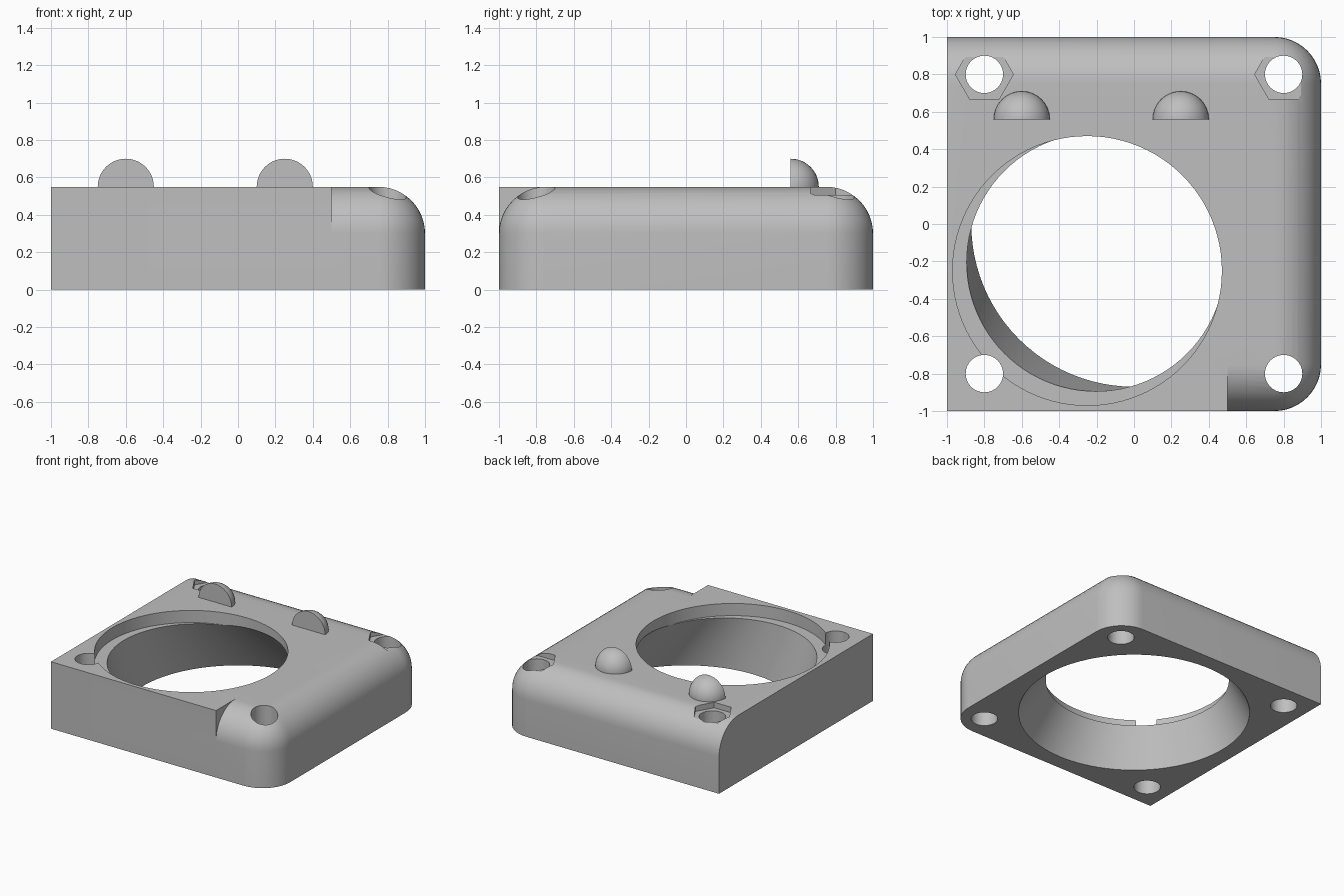
import bpy, bmesh
from math import sin, cos, pi, radians
from mathutils import Vector

cube = bpy.data.objects.get("Cube")
if cube:
    bpy.data.objects.remove(cube, do_unlink=True)

HEIGHT, FILLET = 0.55, 0.25

grey = bpy.data.materials.new("light grey plastic")
grey.use_nodes = True
colour = (0.52, 0.52, 0.52, 1)
grey.diffuse_color = colour
grey.node_tree.nodes["Principled BSDF"].inputs["Base Color"].default_value = colour


def add_object(name, bm):
    bmesh.ops.recalc_face_normals(bm, faces=bm.faces)
    mesh = bpy.data.meshes.new(name)
    bm.to_mesh(mesh)
    bm.free()
    mesh.materials.append(grey)
    obj = bpy.data.objects.new(name, mesh)
    bpy.context.collection.objects.link(obj)
    return obj


def loft(name, rings):
    """Skin a stack of point rings and cap both ends."""
    bm = bmesh.new()
    loops = [[bm.verts.new(p) for p in ring] for ring in rings]
    for low, high in zip(loops, loops[1:]):
        for i in range(len(low)):
            j = (i + 1) % len(low)
            bm.faces.new((low[i], low[j], high[j], high[i]))
    bm.faces.new(loops[0])
    bm.faces.new(loops[-1])
    bmesh.ops.remove_doubles(bm, verts=bm.verts, dist=1e-5)
    return add_object(name, bm)


def circle(x, y, z, r, n):
    return [Vector((x + r * cos(2 * pi * i / n), y + r * sin(2 * pi * i / n), z))
            for i in range(n)]


def box(name, low, high):
    return loft(name, [[(low[0], low[1], z), (high[0], low[1], z),
                        (high[0], high[1], z), (low[0], high[1], z)]
                       for z in (low[2], high[2])])


def outline(inset, z, steps=12):
    """Footprint with a square left side and two rounded right corners."""
    r, c, edge = FILLET - inset, 1 - FILLET, 1 - inset
    pts = [(-1, -edge, z)]
    for side, start in ((-1, -pi / 2), (1, 0)):
        for i in range(steps + 1):
            a = start + pi / 2 * i / steps
            pts.append((c + r * cos(a), side * c + r * sin(a), z))
    return pts + [(-1, edge, z)]


def combine(target, tool, operation):
    mod = target.modifiers.new(operation, "BOOLEAN")
    mod.operation, mod.object, mod.solver = operation, tool, "EXACT"
    bpy.context.view_layer.objects.active = target
    bpy.ops.object.modifier_apply(modifier=mod.name)
    bpy.data.objects.remove(tool, do_unlink=True)


def smooth(obj):
    bpy.ops.object.select_all(action="DESELECT")
    obj.select_set(True)
    bpy.context.view_layer.objects.active = obj
    bpy.ops.object.shade_smooth_by_angle(angle=radians(25))


# Main block with rounded top edges
rings = [outline(0, 0)]
for i in range(13):
    a = pi / 2 * i / 12
    rings.append(outline(FILLET * (1 - cos(a)), HEIGHT - FILLET + FILLET * sin(a)))
body = loft("duct_body", rings)

# Square front edge on the left part
combine(body, box("square_front", (-1, -1, 0), (0.5, -0.6, HEIGHT)), "UNION")

# Slanted air duct, widening towards the bottom
duct = []
for z in (-0.05, 0.5):
    t = z / HEIGHT
    duct.append(circle(-0.25 * t, -0.25 * t, z, 0.87 - 0.22 * t, 96))
combine(body, loft("duct_cutter", duct), "DIFFERENCE")

# Shallow round seat around the duct mouth
seat = loft("seat_cutter", [circle(-0.25, -0.25, z, 0.72, 96) for z in (0.45, 0.7)])
combine(body, seat, "DIFFERENCE")

# Corner screw holes, with hexagonal nut recesses at the rear
for x in (-0.8, 0.8):
    for y in (-0.8, 0.8):
        hole = loft("hole_cutter", [circle(x, y, z, 0.1, 32) for z in (-0.1, 0.8)])
        combine(body, hole, "DIFFERENCE")
    nut = loft("nut_cutter", [circle(x, 0.8, z, 0.155, 6) for z in (0.505, 0.8)])
    combine(body, nut, "DIFFERENCE")
smooth(body)

# Half-dome stops with a flat front
for name, x in (("right_stop", -0.6), ("left_stop", 0.25)):
    bm = bmesh.new()
    bmesh.ops.create_uvsphere(bm, u_segments=32, v_segments=24, radius=0.15)
    for origin, normal in (((0, 0, 0), (0, -1, 0)), ((0, 0, -0.01), (0, 0, -1))):
        cut = bmesh.ops.bisect_plane(bm, geom=bm.verts[:] + bm.edges[:] + bm.faces[:],
                                     plane_co=origin, plane_no=normal, clear_outer=True)
        edges = [e for e in bm.edges if e.is_boundary]
        bmesh.ops.holes_fill(bm, edges=edges)
    bmesh.ops.translate(bm, verts=bm.verts, vec=(x, 0.56, HEIGHT))
    smooth(add_object(name, bm))
